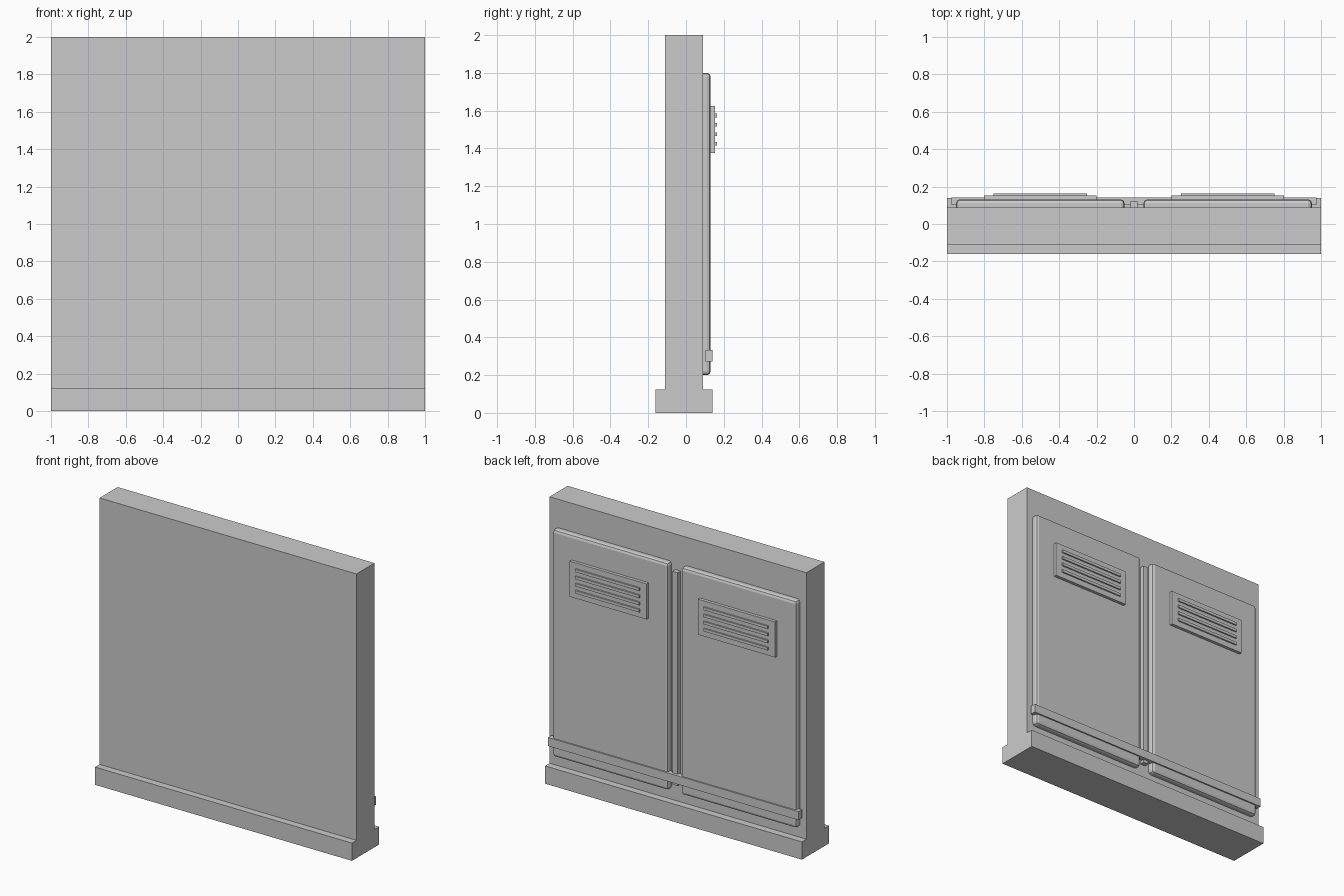
import bpy

if "Cube" in bpy.data.objects:
    bpy.data.objects.remove(bpy.data.objects["Cube"])


def box(name, x, y, z, bevel=0.0):
    """Box from (min, max) ranges, with an optional rounded edge."""
    bpy.ops.mesh.primitive_cube_add(
        size=1, location=[(r[0] + r[1]) / 2 for r in (x, y, z)])
    ob = bpy.context.object
    ob.name = name
    ob.scale = [r[1] - r[0] for r in (x, y, z)]
    bpy.ops.object.transform_apply(location=False, rotation=False, scale=True)
    if bevel:
        mod = ob.modifiers.new("edge", 'BEVEL')
        mod.width = bevel
        mod.segments = 2
    return ob


# Wall slab and wider plinth
box("wall_slab", (-1, 1), (-0.111, 0.089), (0.12, 2))
box("plinth", (-1, 1), (-0.161, 0.139), (0, 0.125))

# Two raised panels on the back, each with a slatted vent
for side, label in ((-1, "left"), (1, "right")):
    c = 0.5 * side
    box(f"{label}_panel", (c - 0.45, c + 0.45), (0.05, 0.131), (0.2, 1.8), 0.02)
    box(f"{label}_vent_plate", (c - 0.3, c + 0.3), (0.12, 0.153), (1.375, 1.625))
    for i in range(4):
        z = 1.425 + 0.05 * i
        box(f"{label}_vent_slat_{i + 1}", (c - 0.25, c + 0.25),
            (0.145, 0.163), (z - 0.01, z + 0.01))

# Vertical conduit between the panels and horizontal rail across them
box("centre_conduit", (-0.02, 0.02), (0.08, 0.122), (0.25, 1.75))
box("lower_rail", (-0.975, 0.975), (0.102, 0.141), (0.272, 0.332))
